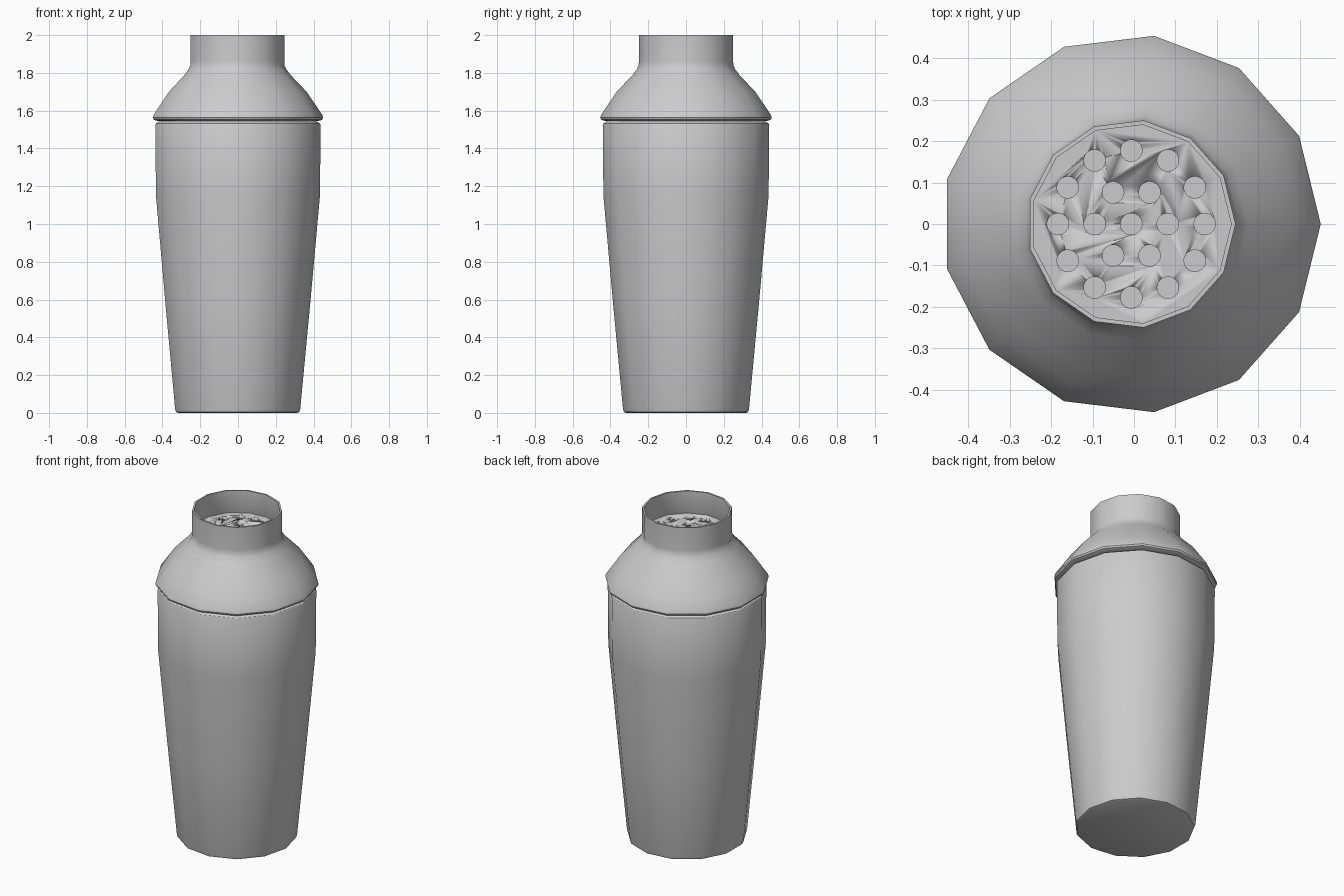
import bpy, bmesh
from math import cos, sin, pi, radians

if "Cube" in bpy.data.objects:
    bpy.data.objects.remove(bpy.data.objects["Cube"])

SIDES = 13
CX = -0.0066  # an odd-sided ring needs a small shift to be centred by its bounds


def finish(name, bm, angle=32):
    bmesh.ops.remove_doubles(bm, verts=bm.verts, dist=1e-6)
    bmesh.ops.recalc_face_normals(bm, faces=bm.faces)
    me = bpy.data.meshes.new(name)
    bm.to_mesh(me)
    bm.free()
    ob = bpy.data.objects.new(name, me)
    bpy.context.collection.objects.link(ob)
    bpy.ops.object.select_all(action='DESELECT')
    ob.select_set(True)
    bpy.context.view_layer.objects.active = ob
    bpy.ops.object.shade_smooth_by_angle(angle=radians(angle))
    return ob


def lathe(name, profile, closed=False):
    """Spin (radius, z) points into a 13-sided shell; open ends are capped."""
    bm = bmesh.new()
    rings = [[bm.verts.new((CX + r * cos(2 * pi * i / SIDES), r * sin(2 * pi * i / SIDES), z))
              for i in range(SIDES)] for r, z in profile]
    pairs = list(zip(rings, rings[1:]))
    if closed:
        pairs.append((rings[-1], rings[0]))
    for a, b in pairs:
        for i in range(SIDES):
            j = (i + 1) % SIDES
            bm.faces.new((a[i], a[j], b[j], b[i]))
    if not closed:
        bm.faces.new(rings[0])
        bm.faces.new(rings[-1])
    return finish(name, bm)


# Tapered cup: outside from base to rim, then back down the inside to the floor
lathe("cup", [(0.320, 0), (0.331, 0.005), (0.336, 0.02), (0.390, 0.59), (0.4405, 1.15),
              (0.444, 1.525), (0.440, 1.533), (0.420, 1.545),
              (0.415, 1.53), (0.425, 1.15), (0.320, 0.02)])

# Shoulder and neck: rolled lip, sloping shoulder, straight neck, hollow inside
lathe("shoulder_and_neck", [(0.415, 1.545), (0.440, 1.547), (0.453, 1.553), (0.457, 1.563),
                            (0.453, 1.578), (0.412, 1.638), (0.370, 1.70), (0.284, 1.79),
                            (0.262, 1.82), (0.253, 1.84), (0.2515, 1.86), (0.2515, 2.0),
                            (0.241, 2.0), (0.241, 1.84), (0.275, 1.78), (0.360, 1.69),
                            (0.415, 1.60)], closed=True)

# Strainer plate set inside the neck
plate = lathe("strainer_plate", [(0.242, 1.845), (0.242, 1.865)])

# Cutter: one centre hole, a ring of 6 and a ring of 12
bm = bmesh.new()
for count, dist in ((1, 0), (6, 0.088), (12, 0.177)):
    for k in range(count):
        a = 2 * pi * k / count
        made = bmesh.ops.create_cone(bm, cap_ends=True, segments=32, radius1=0.026,
                                     radius2=0.026, depth=0.1)
        bmesh.ops.translate(bm, verts=made["verts"],
                            vec=(CX + dist * cos(a), dist * sin(a), 1.855))
cutter = finish("hole_cutter", bm)
cutter.hide_render = True

mod = plate.modifiers.new("holes", 'BOOLEAN')
mod.operation = 'DIFFERENCE'
mod.solver = 'EXACT'
mod.object = cutter
bpy.context.view_layer.objects.active = plate
bpy.ops.object.modifier_apply(modifier=mod.name)
bpy.data.objects.remove(cutter)
